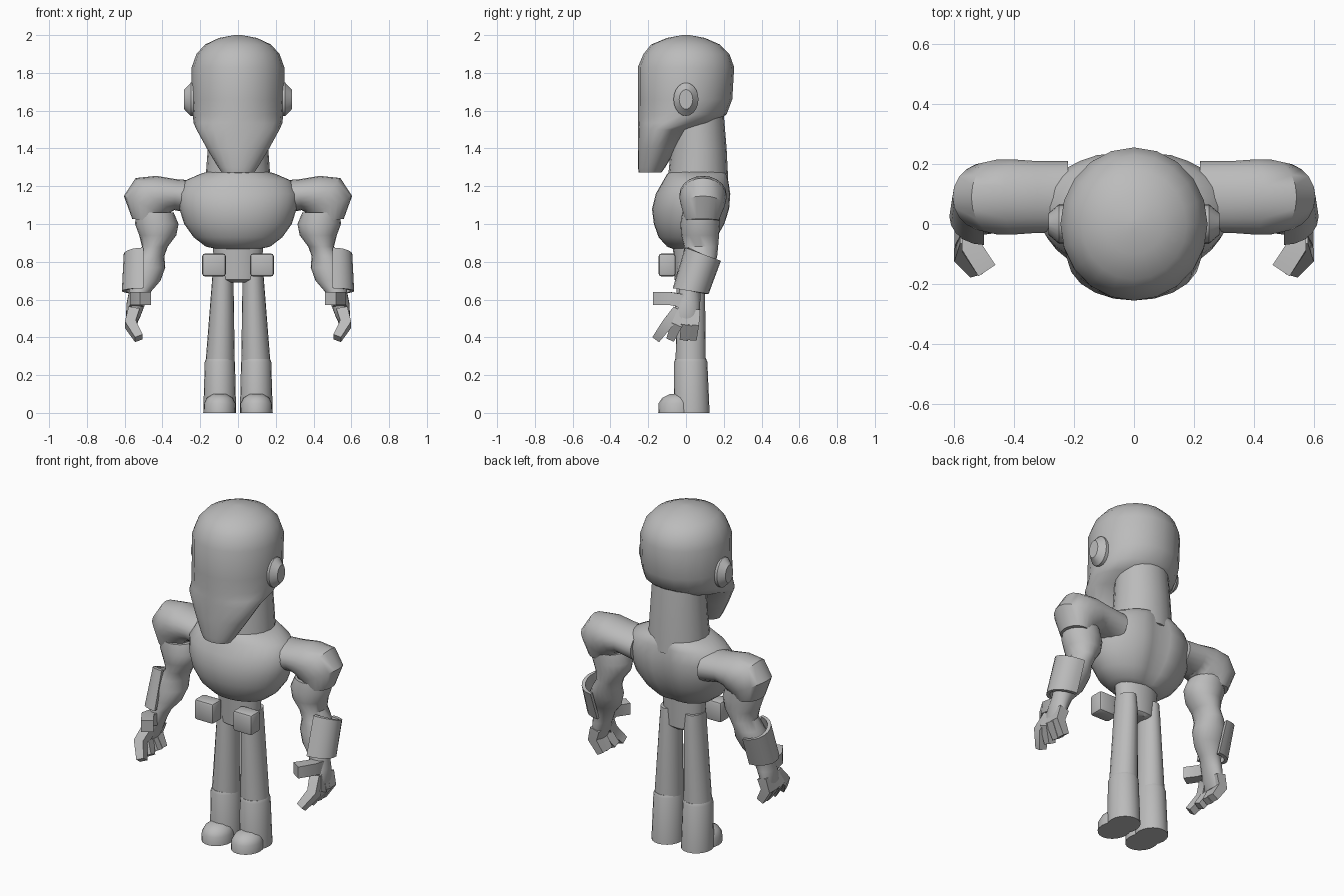
import bpy, bmesh, math
from mathutils import Vector, Matrix

default = bpy.data.objects.get("Cube")
if default:
    bpy.data.objects.remove(default, do_unlink=True)

grey = bpy.data.materials.new("plain grey")
grey.use_nodes = True
grey.diffuse_color = (0.5, 0.5, 0.5, 1)
grey.node_tree.nodes["Principled BSDF"].inputs["Base Color"].default_value = grey.diffuse_color


def finish(name, bm, angle=40):
    """Turn a bmesh into a named, shaded object."""
    bmesh.ops.recalc_face_normals(bm, faces=bm.faces)
    mesh = bpy.data.meshes.new(name)
    bm.to_mesh(mesh)
    bm.free()
    mesh.materials.append(grey)
    obj = bpy.data.objects.new(name, mesh)
    bpy.context.collection.objects.link(obj)
    bpy.ops.object.select_all(action='DESELECT')
    obj.select_set(True)
    bpy.context.view_layer.objects.active = obj
    bpy.ops.object.shade_smooth_by_angle(angle=math.radians(angle))
    return obj


def loft(name, rings, side=1, sides=20, angle=40, dent=0):
    """Skin elliptical rings (x, y, z, width radius, depth radius, tilt)."""
    bm = bmesh.new()
    loops = []
    for x, y, z, rx, ry, *tilt in rings:
        t = math.radians(tilt[0]) if tilt else 0
        loop = []
        for i in range(sides):
            a = math.tau * i / sides
            u, v = rx * math.cos(a), ry * math.sin(a)
            if v > 0:
                v *= 1 - dent * max(0, 1 - abs(u) / 0.08)
            loop.append(bm.verts.new((side * (x + u * math.cos(t)), y + v, z + u * math.sin(t))))
        loops.append(loop)
    for low, high in zip(loops, loops[1:]):
        for i in range(sides):
            j = (i + 1) % sides
            bm.faces.new((low[i], low[j], high[j], high[i]))
    bm.faces.new(loops[0])
    bm.faces.new(loops[-1])
    return finish(name, bm, angle)


def profile(name, spans, **options):
    """Loft centred on x from (height, half width, front, back) spans."""
    return loft(name, [(0, (f + b) / 2, z, w, (b - f) / 2) for z, w, f, b in spans], **options)


def box(name, centre, size, bevel):
    bm = bmesh.new()
    bmesh.ops.create_cube(bm, size=1, matrix=Matrix.Translation(centre) @ Matrix.Diagonal((*size, 1)))
    bmesh.ops.bevel(bm, geom=bm.edges[:], offset=bevel, segments=2, affect='EDGES', profile=0.5)
    return finish(name, bm)


def finger(name, path, radii, side):
    """Square-sectioned digit swept along a short path."""
    bm = bmesh.new()
    loops = []
    points = [Vector((side * x, y, z)) for x, y, z in path]
    for i, (p, r) in enumerate(zip(points, radii)):
        along = (points[min(i + 1, len(points) - 1)] - points[max(i - 1, 0)]).normalized()
        across = along.cross(Vector((1, 0, 0))).normalized()
        up = along.cross(across)
        loops.append([bm.verts.new(p + r * (across * a + up * b))
                      for a, b in ((1, 1), (-1, 1), (-1, -1), (1, -1))])
    for low, high in zip(loops, loops[1:]):
        for i in range(4):
            j = (i + 1) % 4
            bm.faces.new((low[i], low[j], high[j], high[i]))
    bm.faces.new(loops[0])
    bm.faces.new(loops[-1])
    return finish(name, bm)


def cuff(name, side):
    """Curved plate wrapping the outer half of the forearm."""
    bm = bmesh.new()
    rows = []
    steps = 10
    for y, z, lean, rx in ((0.09, 0.84, 0.035, 0.105), (0.025, 0.645, 0.015, 0.115)):
        for thin in (0, 0.02):
            row = []
            for i in range(steps + 1):
                a = math.pi * (i / steps - 0.5)
                row.append(bm.verts.new((side * (0.5 + (rx - thin) * math.cos(a)),
                                         y + (0.095 - thin) * math.sin(a),
                                         z - lean * math.sin(a))))
            rows.append(row)
    top, top_in, low, low_in = rows
    for a, b in ((top, low), (low, low_in), (low_in, top_in), (top_in, top)):
        for i in range(steps):
            bm.faces.new((a[i], a[i + 1], b[i + 1], b[i]))
    for i in (0, steps):
        bm.faces.new((top[i], low[i], low_in[i], top_in[i]))
    return finish(name, bm)


# Head with the long tapering face mask
profile("head", [
    (1.272, 0.085, -0.25, -0.13), (1.3, 0.105, -0.255, -0.11), (1.4, 0.165, -0.255, -0.05),
    (1.5, 0.22, -0.255, 0.02), (1.535, 0.235, -0.255, 0.15), (1.58, 0.24, -0.255, 0.215),
    (1.66, 0.245, -0.255, 0.245), (1.83, 0.245, -0.255, 0.255), (1.9, 0.22, -0.225, 0.23),
    (1.95, 0.175, -0.185, 0.18), (1.985, 0.1, -0.1, 0.1), (2.0, 0.02, -0.02, 0.02)])

# Neck and barrel chest with a shallow spine groove
profile("neck", [(1.2, 0.175, -0.1, 0.225), (1.4, 0.16, -0.08, 0.215), (1.58, 0.15, -0.07, 0.2)])
profile("torso", [
    (0.865, 0.1, -0.06, 0.09), (0.88, 0.17, -0.1, 0.13), (0.93, 0.235, -0.145, 0.175),
    (1.0, 0.285, -0.17, 0.215), (1.08, 0.31, -0.18, 0.24), (1.16, 0.32, -0.16, 0.245),
    (1.23, 0.28, -0.12, 0.235), (1.265, 0.2, -0.1, 0.225), (1.28, 0.15, -0.08, 0.21)],
    sides=32, dent=0.15)

# Hips between the legs
profile("hips", [(0.69, 0.05, -0.04, 0.08), (0.705, 0.12, -0.06, 0.095), (0.9, 0.135, -0.07, 0.1)])

for side, label in ((1, "left"), (-1, "right")):
    # Tapered ear disc
    loft(label + "_ear", [(0.22, 0, 1.66, 0.088, 0.066, 90), (0.25, 0, 1.66, 0.088, 0.066, 90),
                          (0.285, 0, 1.66, 0.052, 0.036, 90)], side, angle=25)

    # Shoulder cap bending from the chest down to the arm
    loft(label + "_shoulder", [
        (0.22, 0.09, 1.14, 0.09, 0.12, 90), (0.33, 0.09, 1.155, 0.082, 0.12, 95),
        (0.4, 0.09, 1.155, 0.105, 0.125, 72), (0.455, 0.09, 1.14, 0.135, 0.125, 50),
        (0.49, 0.09, 1.095, 0.126, 0.115, 25), (0.485, 0.085, 1.02, 0.075, 0.09, 5)], side)

    # Upper arm swelling to the forearm and wrist
    loft(label + "_arm", [
        (0.44, 0.08, 1.06, 0.1, 0.1), (0.43, 0.075, 1.0, 0.115, 0.105),
        (0.425, 0.075, 0.94, 0.098, 0.1), (0.44, 0.08, 0.88, 0.068, 0.09),
        (0.465, 0.075, 0.83, 0.075, 0.09), (0.48, 0.06, 0.77, 0.095, 0.09),
        (0.495, 0.04, 0.7, 0.085, 0.075), (0.52, 0.02, 0.64, 0.058, 0.058),
        (0.54, 0.01, 0.58, 0.05, 0.065), (0.555, 0.0, 0.51, 0.038, 0.072),
        (0.56, 0.0, 0.47, 0.025, 0.06)], side)
    cuff(label + "_cuff", side)

    # Curled fingers fanned forward, and the thumb
    for number, tip in enumerate((-0.155, -0.08, -0.01, 0.035)):
        start = 0.03 * number - 0.045
        finger(f"{label}_finger_{number + 1}",
               [(0.55, start, 0.54), (0.57, (start + tip) / 2, 0.47), (0.525, tip, 0.395)],
               (0.03, 0.029, 0.022), side)
    finger(label + "_thumb", [(0.54, 0.0, 0.59), (0.54, -0.08, 0.605), (0.49, -0.155, 0.605)],
           (0.035, 0.034, 0.034), side)

    # Belt pouch
    box(label + "_pouch", (side * 0.127, -0.1, 0.783), (0.125, 0.09, 0.122), 0.015)

    # Leg, boot shaft and rounded toe
    loft(label + "_leg", [(0.095, 0.025, 0.25, 0.078, 0.08), (0.08, 0.025, 0.72, 0.056, 0.075),
                          (0.08, 0.025, 0.8, 0.05, 0.07)], side)
    loft(label + "_boot", [(0.097, 0.03, 0, 0.087, 0.095), (0.096, 0.025, 0.27, 0.08, 0.088),
                           (0.096, 0.025, 0.285, 0.074, 0.082)], side)
    loft(label + "_toe", [(0.097, -0.05, 0, 0.085, 0.097), (0.097, -0.05, 0.05, 0.083, 0.095),
                          (0.097, -0.045, 0.08, 0.068, 0.08), (0.097, -0.04, 0.1, 0.035, 0.045)],
         side, angle=60)
